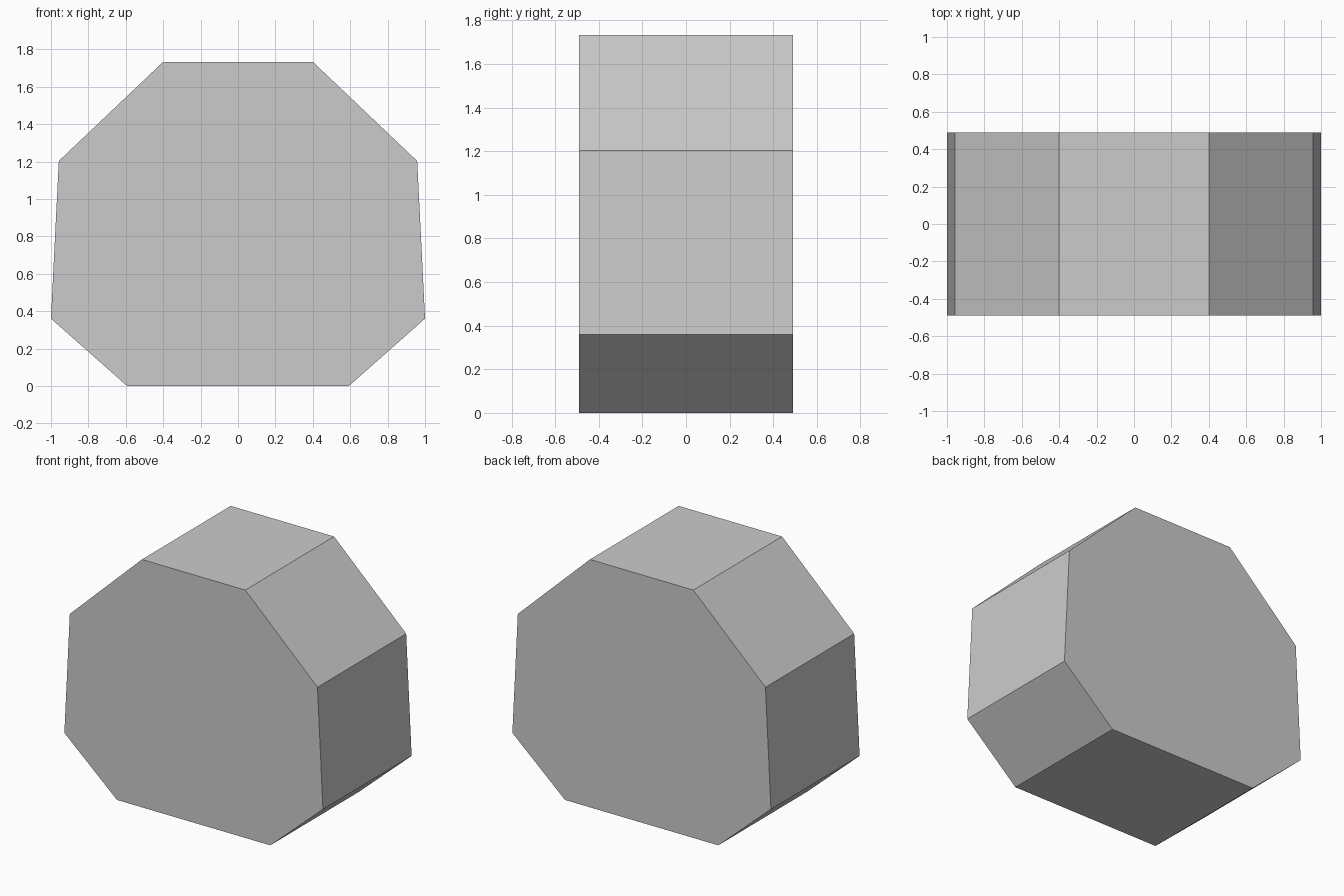
import bpy, bmesh

if "Cube" in bpy.data.objects:
    bpy.data.objects.remove(bpy.data.objects["Cube"])

HALF_DEPTH = 0.49

# Right half of the octagonal outline (x, z), mirrored for the left half
right = [(0.593, 0.0), (1.0, 0.36), (0.958, 1.203), (0.4, 1.733)]
outline = right + [(-x, z) for x, z in reversed(right)]

# Eight-sided block: front face extruded to the back
bm = bmesh.new()
front = bm.faces.new([bm.verts.new((x, -HALF_DEPTH, z)) for x, z in outline])
result = bmesh.ops.extrude_face_region(bm, geom=[front], use_keep_orig=True)
back = [v for v in result["geom"] if isinstance(v, bmesh.types.BMVert)]
bmesh.ops.translate(bm, verts=back, vec=(0, 2 * HALF_DEPTH, 0))
bmesh.ops.recalc_face_normals(bm, faces=bm.faces)

mesh = bpy.data.meshes.new("octagonal_block")
bm.to_mesh(mesh)
bm.free()
block = bpy.data.objects.new("octagonal_block", mesh)
bpy.context.collection.objects.link(block)
